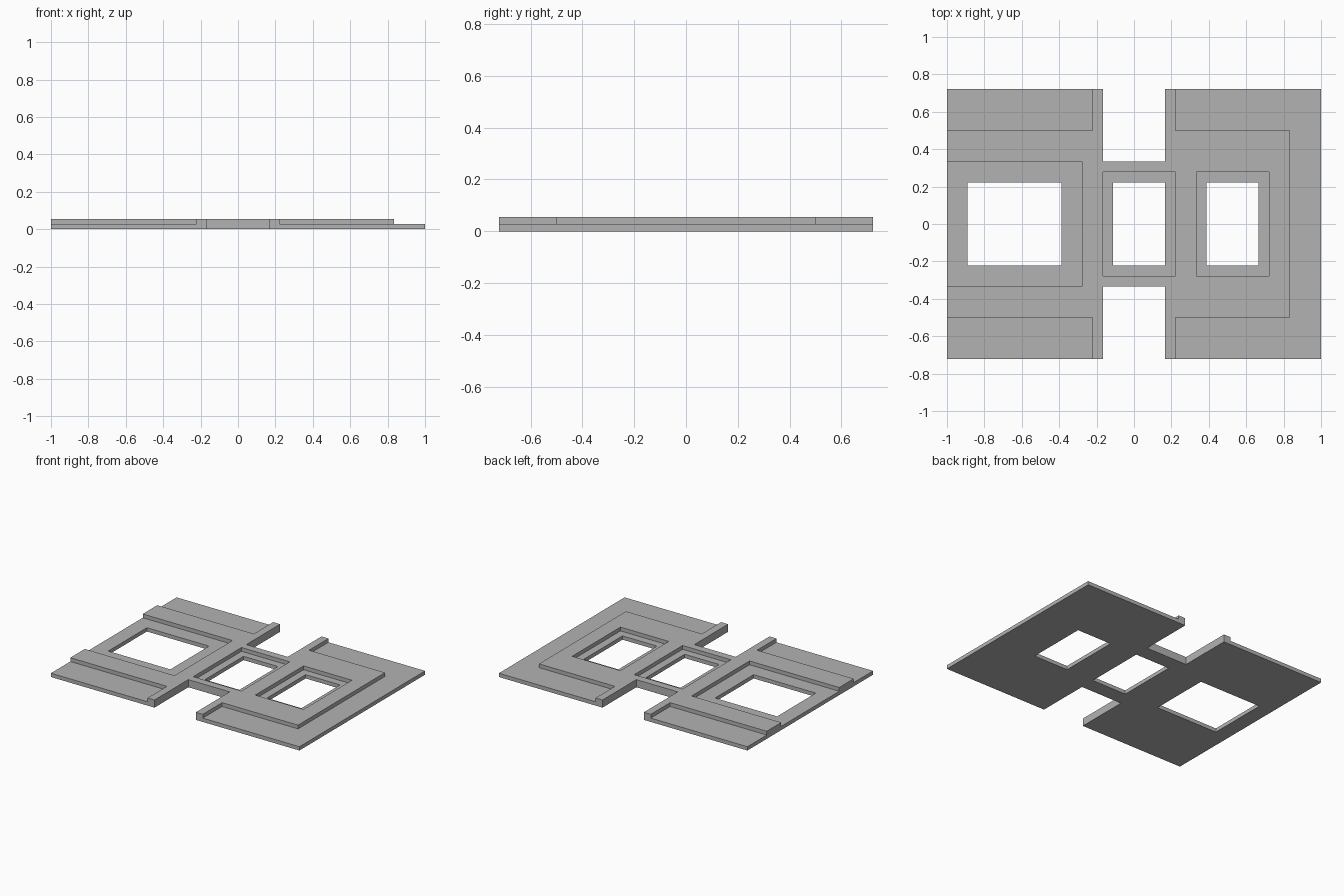
import bpy, bmesh

cube = bpy.data.objects.get("Cube")
if cube:
    bpy.data.objects.remove(cube, do_unlink=True)

U = 1 / 18          # layout module: the panel is 36 modules long
LAYER = U / 2       # thickness of each of the two layers

# Rectangles as (x0, x1, y0, y1) in modules; y is a distance from the centreline
BASE = [(-18, -3, 0, 13), (-3, 3, 0, 6), (3, 18, 0, 13)]
OPENINGS = [(-16, -7, 0, 4), (-2, 3, 0, 4), (7, 12, 0, 4)]
RAISED = [
    (-18, -4, 6, 9), (-5, -4, 0, 9),    # left rails and their crossbar
    (-4, -3, 0, 13), (3, 4, 0, 13),     # inner edge ribs
    (-3, 3, 0, 6),                      # bridge
    (4, 15, 0, 9),                      # right raised pad
]
REBATES = [(-3, 4, 0, 5), (6, 13, 0, 5)]  # steps around the openings


def inside(rects, x, y):
    return any(a < x < b and c <= abs(y) < d for a, b, c, d in rects)


def solid(x, y, level):
    """Whether the layer is filled at this point."""
    if level == 0:
        return inside(BASE, x, y) and not inside(OPENINGS, x, y)
    return level == 1 and inside(RAISED, x, y) and not inside(REBATES, x, y)


rects = BASE + OPENINGS + RAISED + REBATES
xs = sorted({v for r in rects for v in r[:2]})
ys = sorted({s * v for r in rects for v in r[2:] if v for s in (-1, 1)})
cuts = (xs, ys, [0, 1, 2])


def filled(cell):
    if any(not 0 <= i < len(c) - 1 for i, c in zip(cell, cuts)):
        return False
    x, y = [(c[i] + c[i + 1]) / 2 for i, c in zip(cell, cuts[:2])]
    return solid(x, y, cell[2])


# Stepped panel: one closed skin over both layers
bm = bmesh.new()
verts = {}


def vert(key):
    if key not in verts:
        i, j, k = key
        verts[key] = bm.verts.new((xs[i] * U, ys[j] * U, k * LAYER))
    return verts[key]


for i in range(len(xs) - 1):
    for j in range(len(ys) - 1):
        for k in range(2):
            cell = (i, j, k)
            if not filled(cell):
                continue
            for axis in range(3):
                for side in (0, 1):
                    near = list(cell)
                    near[axis] += 2 * side - 1
                    if filled(near):
                        continue
                    u, v = (axis + 1) % 3, (axis + 2) % 3
                    ring = []
                    for du, dv in ((0, 0), (1, 0), (1, 1), (0, 1)):
                        key = list(cell)
                        key[axis] += side
                        key[u] += du
                        key[v] += dv
                        ring.append(vert(tuple(key)))
                    bm.faces.new(ring if side else ring[::-1])

# Merge the flat areas into large faces
bmesh.ops.dissolve_limit(bm, angle_limit=0.01, verts=bm.verts[:], edges=bm.edges[:])
mesh = bpy.data.meshes.new("stepped_panel")
bm.to_mesh(mesh)
bm.free()

grey = bpy.data.materials.new("light grey")
grey.use_nodes = True
colour = (0.45, 0.45, 0.45, 1)
grey.diffuse_color = colour
grey.node_tree.nodes["Principled BSDF"].inputs["Base Color"].default_value = colour
mesh.materials.append(grey)

panel = bpy.data.objects.new("stepped_panel", mesh)
bpy.context.scene.collection.objects.link(panel)
